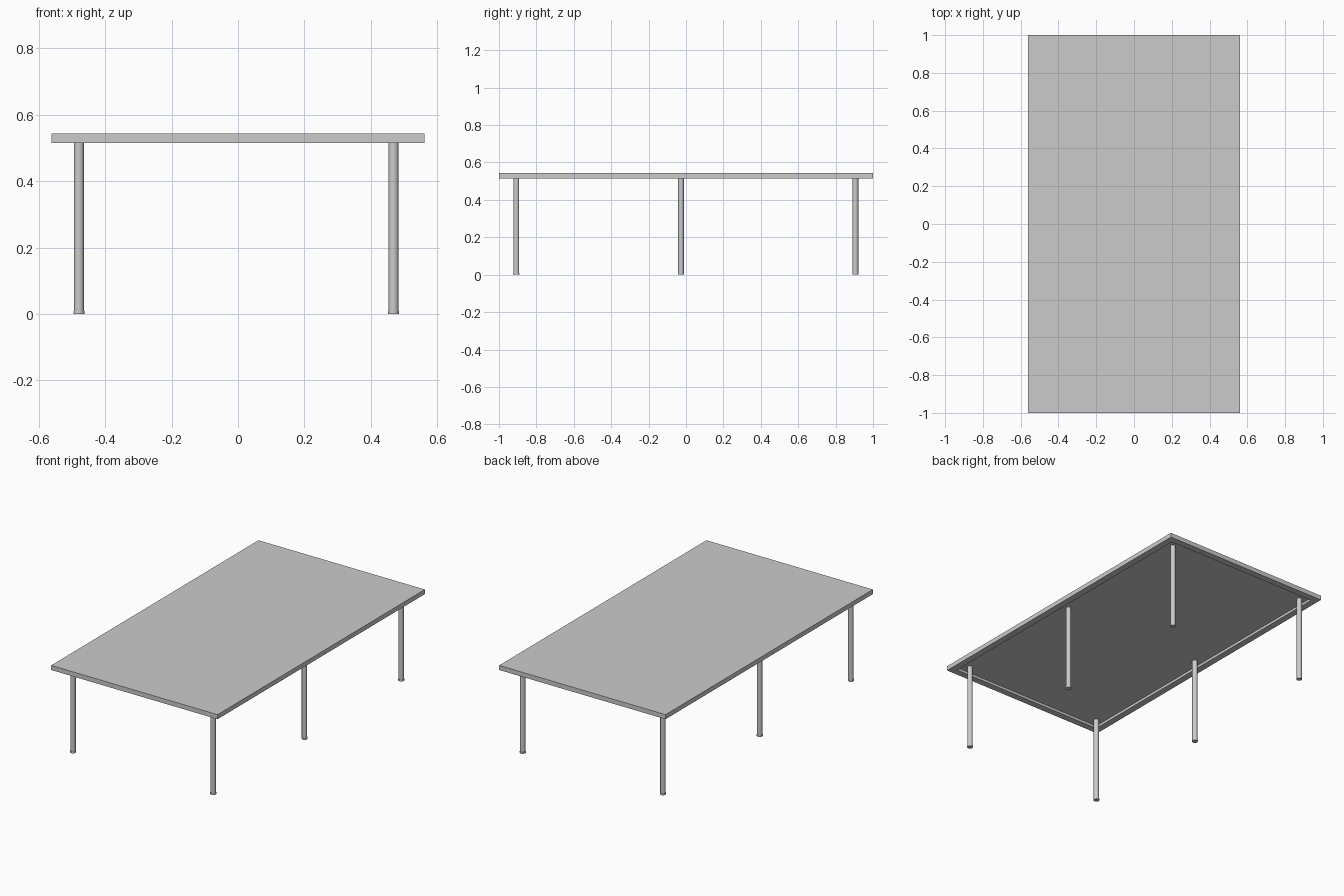
import bpy, bmesh

if "Cube" in bpy.data.objects:
    bpy.data.objects.remove(bpy.data.objects["Cube"])

TOP_Z, RIM_Z, RECESS_Z = 0.543, 0.515, 0.531
HALF_X, HALF_Y, RIM_W = 0.562, 1.0, 0.058


def make_object(name, bm):
    mesh = bpy.data.meshes.new(name)
    bm.to_mesh(mesh)
    bm.free()
    obj = bpy.data.objects.new(name, mesh)
    bpy.context.collection.objects.link(obj)
    return obj


def add_cylinder(name, x, y, z0, z1, radius):
    bpy.ops.mesh.primitive_cylinder_add(
        vertices=32, radius=radius, depth=z1 - z0, location=(x, y, (z0 + z1) / 2))
    obj = bpy.context.object
    obj.name = name
    bpy.ops.object.shade_smooth_by_angle()
    return obj


# Tabletop: slab with a recessed underside inside a flat rim
bm = bmesh.new()
bmesh.ops.create_cube(bm, size=1)
for v in bm.verts:
    v.co.x *= 2 * HALF_X
    v.co.y *= 2 * HALF_Y
    v.co.z = TOP_Z if v.co.z > 0 else RIM_Z
bm.normal_update()
underside = min(bm.faces, key=lambda f: f.normal.z)
bmesh.ops.inset_region(bm, faces=[underside], thickness=RIM_W)
inner = bmesh.ops.extrude_discrete_faces(bm, faces=[underside])["faces"][0]
for v in inner.verts:
    v.co.z = RECESS_Z
bmesh.ops.recalc_face_normals(bm, faces=bm.faces)
make_object("tabletop", bm)

# Six legs, each with a slightly wider foot
for side, x in (("left", -0.479), ("right", 0.468)):
    for place, y in (("front", -0.907), ("middle", -0.027), ("back", 0.906)):
        add_cylinder(f"{place}_{side}_leg", x, y, 0.008, RECESS_Z, 0.0152)
        add_cylinder(f"{place}_{side}_foot", x, y, 0.0, 0.009, 0.0168)
